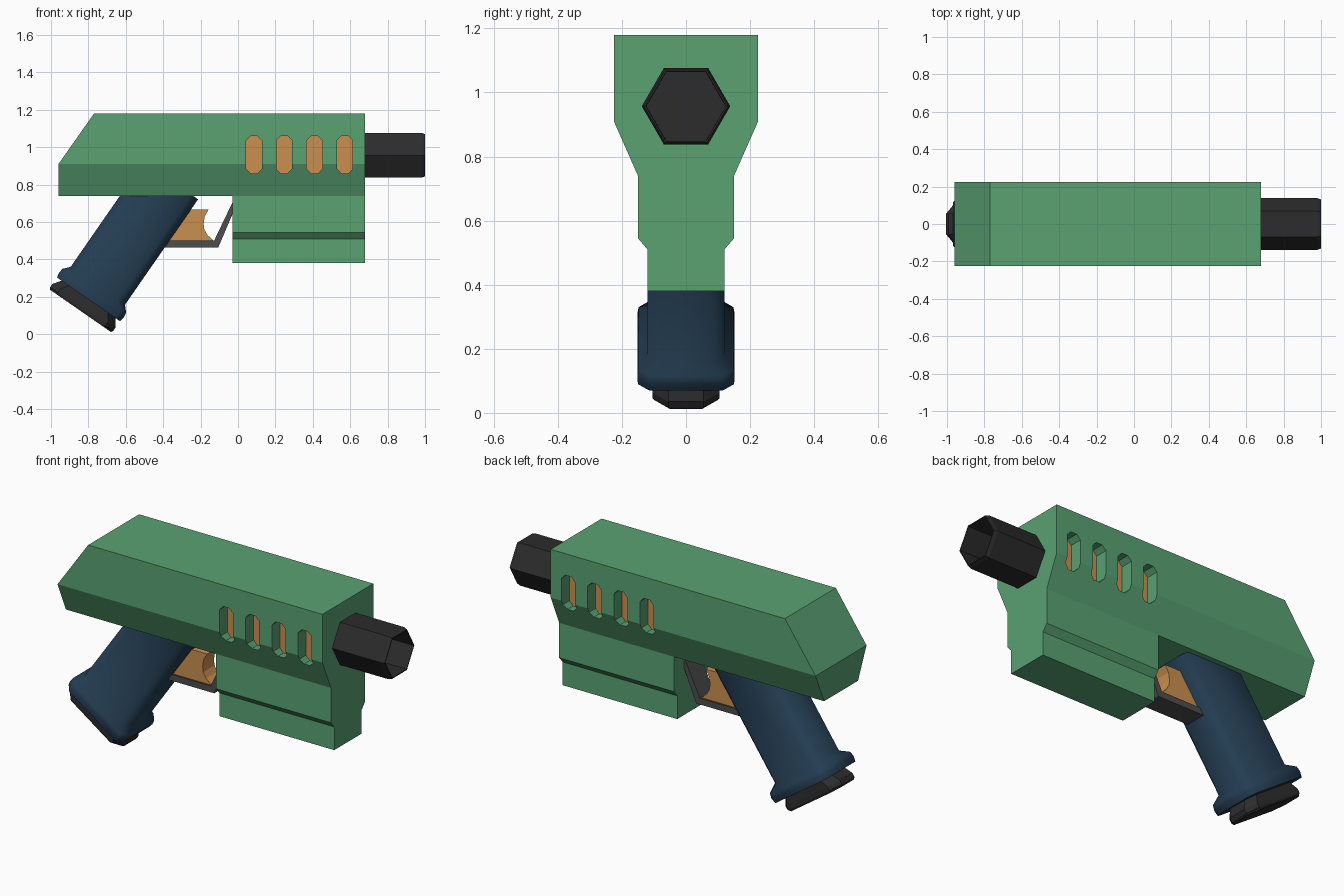
import bpy, bmesh, math
from mathutils import Vector

if "Cube" in bpy.data.objects:
    bpy.data.objects.remove(bpy.data.objects["Cube"])


def material(name, rgb):
    m = bpy.data.materials.new(name)
    m.diffuse_color = (*rgb, 1)
    m.use_nodes = True
    m.node_tree.nodes["Principled BSDF"].inputs["Base Color"].default_value = m.diffuse_color
    return m


green = material("green", (0.10, 0.36, 0.17))
navy = material("navy", (0.017, 0.047, 0.085))
orange = material("orange", (0.60, 0.28, 0.08))
black = material("black", (0.025, 0.025, 0.025))
grey = material("dark_grey", (0.075, 0.075, 0.075))


def loft(name, rings, mat=None, cut=None, smooth=None):
    """Skin a list of equal-length point rings and cap both ends."""
    bm = bmesh.new()
    vr = [[bm.verts.new(p) for p in r] for r in rings]
    n = len(vr[0])
    for a, b in zip(vr, vr[1:]):
        for i in range(n):
            bm.faces.new((a[i], a[(i + 1) % n], b[(i + 1) % n], b[i]))
    bm.faces.new(vr[0])
    bm.faces.new(vr[-1])
    if cut:
        bmesh.ops.bisect_plane(bm, geom=bm.verts[:] + bm.edges[:] + bm.faces[:],
                               plane_co=cut[0], plane_no=cut[1], clear_outer=True)
        bmesh.ops.holes_fill(bm, edges=[e for e in bm.edges if e.is_boundary])
    bmesh.ops.recalc_face_normals(bm, faces=bm.faces[:])
    me = bpy.data.meshes.new(name)
    bm.to_mesh(me)
    bm.free()
    ob = bpy.data.objects.new(name, me)
    bpy.context.collection.objects.link(ob)
    if mat:
        me.materials.append(mat)
    if smooth:
        bpy.ops.object.select_all(action='DESELECT')
        ob.select_set(True)
        bpy.context.view_layer.objects.active = ob
        bpy.ops.object.shade_smooth_by_angle(angle=math.radians(smooth))
    return ob


def along_x(half, x0, x1):
    """Mirror a half (y, z) section and sweep it between two x positions."""
    sec = half + [(-y, z) for y, z in reversed(half)]
    return [[(x, y, z) for y, z in sec] for x in (x0, x1)]


def along_y(profile, hw):
    return [[(x, y, z) for x, z in profile] for y in (-hw, hw)]


def octagon(a, b, c):
    q = [(a, b - c), (a - c, b)]
    return (q + [(-x, y) for x, y in reversed(q)] + [(-x, -y) for x, y in q]
            + [(x, -y) for x, y in reversed(q)])


# Upper body with sloped rear
slide = loft("upper_body", along_x([(0.15, 0.74), (0.225, 0.91), (0.225, 1.18)], -0.96, 0.68),
             green, cut=((-0.96, 0, 0.91), Vector((-0.27, 0, 0.19)).normalized()))

# Four side slots showing the core
for i in range(4):
    cx = 0.085 + 0.162 * i
    cutter = loft(f"slot_cutter_{i + 1}",
                  along_y([(cx + x, 0.96 + z) for x, z in octagon(0.042, 0.1, 0.024)], 0.4))
    cutter.hide_render = True
    cutter.display_type = 'WIRE'
    mod = slide.modifiers.new(f"slot_{i + 1}", 'BOOLEAN')
    mod.operation = 'DIFFERENCE'
    mod.solver = 'EXACT'
    mod.object = cutter
loft("inner_core", along_x([(0.155, 0.84), (0.155, 1.09)], 0.02, 0.65), orange)

# Lower front block with stepped side
loft("lower_block", along_x([(0.12, 0.38), (0.12, 0.51), (0.15, 0.545), (0.15, 0.74)],
                            -0.03, 0.68), green)

# Hollow six-sided barrel
loft("barrel", [[(x, r * math.cos(k * math.pi / 3), 0.957 + r * math.sin(k * math.pi / 3))
                 for k in range(6)]
                for x, r in ((0.64, 0.138), (0.98, 0.138), (1.0, 0.131), (1.0, 0.125), (0.70, 0.123))],
     black)

# Slanted grip: sections placed along a tilted axis
top = Vector((-0.416, 0, 0.74))
down = Vector((-0.57, 0, -0.822))
side = Vector((0.822, 0, -0.57))


def tilted(t, a, b, c):
    return [top + down * t + side * s + Vector((0, y, 0)) for s, y in octagon(a, b, c)]


loft("grip", [tilted(*s) for s in ((-0.1, 0.177, 0.12, 0.045), (0.585, 0.177, 0.12, 0.045),
                                   (0.618, 0.207, 0.148, 0.035), (0.645, 0.21, 0.152, 0.035),
                                   (0.673, 0.205, 0.15, 0.035))], navy, smooth=50)

# Base plate under the grip
loft("base_plate", [tilted(*s) for s in ((0.66, 0.165, 0.1, 0.045), (0.715, 0.205, 0.105, 0.05),
                                         (0.737, 0.205, 0.105, 0.05), (0.748, 0.198, 0.1, 0.05))], black)

# Trigger with concave front
loft("trigger", along_y([(-0.45, 0.495), (-0.125, 0.495), (-0.163, 0.53), (-0.18, 0.56),
                         (-0.184, 0.59), (-0.178, 0.63), (-0.157, 0.667), (-0.40, 0.667)], 0.05),
     orange)

# Trigger guard
loft("trigger_guard", along_y([(-0.45, 0.465), (-0.105, 0.465), (-0.02, 0.665),
                               (-0.02, 0.725), (-0.128, 0.5), (-0.45, 0.5)], 0.06), grey)
